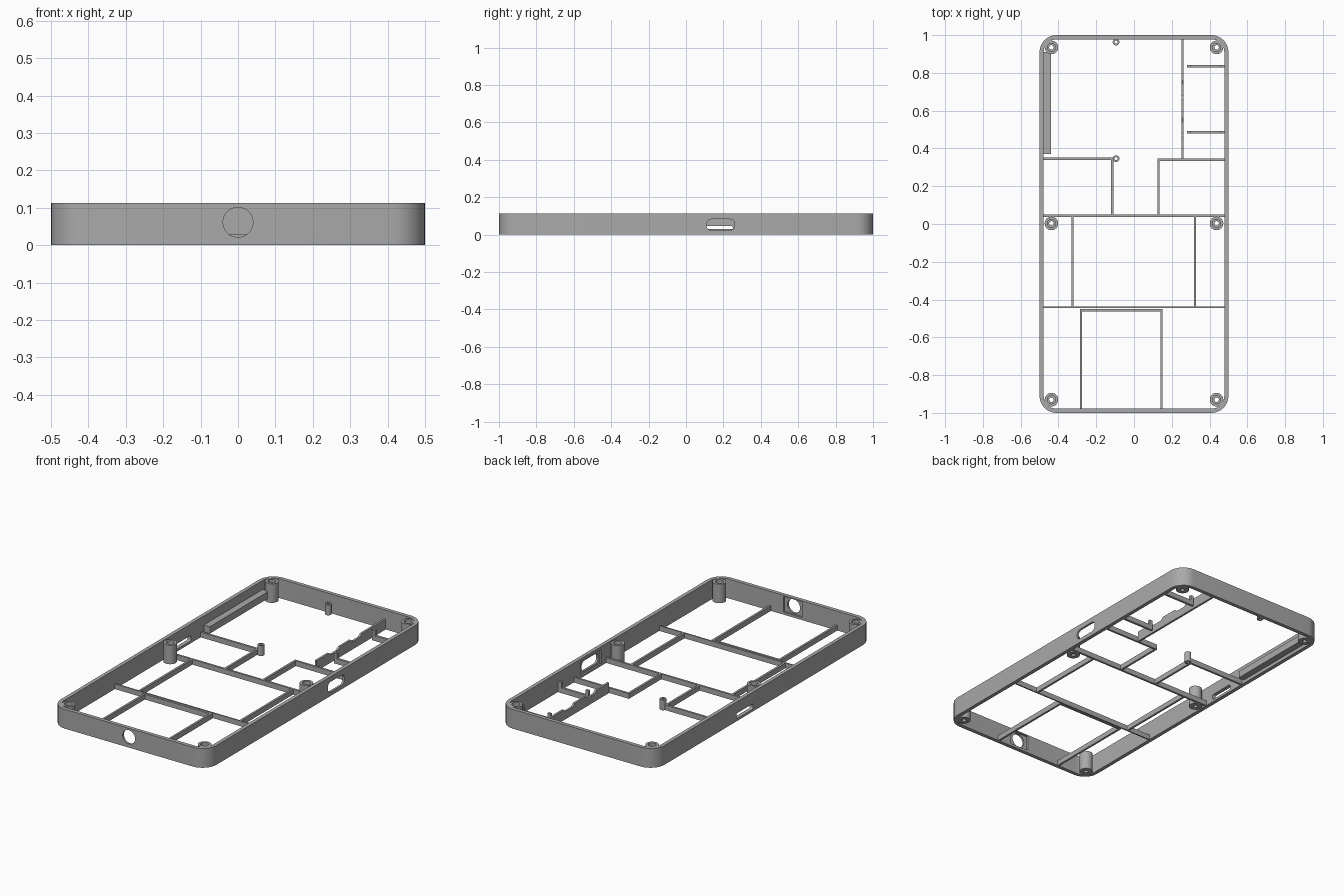
import bpy, bmesh
from math import pi, cos, sin

if "Cube" in bpy.data.objects:
    bpy.data.objects.remove(bpy.data.objects["Cube"])

grey = bpy.data.materials.new("mid_grey")
grey.use_nodes = True
COLOUR = (0.4, 0.4, 0.4, 1)
grey.diffuse_color = COLOUR
grey.node_tree.nodes["Principled BSDF"].inputs["Base Color"].default_value = COLOUR

HEIGHT, WALL, RIB = 0.112, 0.022, 0.03
IN_X, IN_Y = 0.48, 0.98


def finish(name, bm):
    bmesh.ops.recalc_face_normals(bm, faces=bm.faces)
    mesh = bpy.data.meshes.new(name)
    bm.to_mesh(mesh)
    bm.free()
    mesh.materials.append(grey)
    ob = bpy.data.objects.new(name, mesh)
    bpy.context.collection.objects.link(ob)
    return ob


def smooth(ob):
    bpy.ops.object.select_all(action='DESELECT')
    ob.select_set(True)
    bpy.context.view_layer.objects.active = ob
    bpy.ops.object.shade_smooth_by_angle()


def rounded_rect(u0, u1, v0, v1, r, steps=8):
    pts = []
    corners = [(u1 - r, v1 - r), (u0 + r, v1 - r), (u0 + r, v0 + r), (u1 - r, v0 + r)]
    for q, (cu, cv) in enumerate(corners):
        for i in range(steps + 1):
            a = (q + i / steps) * pi / 2
            pts.append((cu + r * cos(a), cv + r * sin(a)))
    return pts


def prism(name, pts, lo, hi, axis):
    """Extrude a 2D outline from lo to hi along the x, y or z axis."""
    place = {'x': lambda u, v, w: (w, u, v),
             'y': lambda u, v, w: (u, w, v),
             'z': lambda u, v, w: (u, v, w)}[axis]
    bm = bmesh.new()
    low = [bm.verts.new(place(u, v, lo)) for u, v in pts]
    top = [bm.verts.new(place(u, v, hi)) for u, v in pts]
    bm.faces.new(low)
    bm.faces.new(top)
    for i in range(len(pts)):
        j = (i + 1) % len(pts)
        bm.faces.new((low[i], low[j], top[j], top[i]))
    return finish(name, bm)


def box(name, x0, x1, y0, y1, z0=0.0, z1=RIB):
    return prism(name, [(x0, y0), (x1, y0), (x1, y1), (x0, y1)], z0, z1, 'z')


def cut(ob, cutter):
    mod = ob.modifiers.new("cut", 'BOOLEAN')
    mod.operation = 'DIFFERENCE'
    mod.solver = 'EXACT'
    mod.object = cutter
    bpy.context.view_layer.update()
    done = bpy.data.meshes.new_from_object(
        ob.evaluated_get(bpy.context.evaluated_depsgraph_get()))
    ob.modifiers.clear()
    ob.data = done
    bpy.data.objects.remove(cutter)


def lathe(name, x, y, profile, sides=24):
    """Revolve a closed (radius, z) profile about a vertical axis."""
    bm = bmesh.new()
    rings = [[bm.verts.new((x + r * cos(2 * pi * i / sides),
                            y + r * sin(2 * pi * i / sides), z))
              for i in range(sides)] for r, z in profile]
    for k, a in enumerate(rings):
        b = rings[(k + 1) % len(rings)]
        for i in range(sides):
            j = (i + 1) % sides
            bm.faces.new((a[i], a[j], b[j], b[i]))
    ob = finish(name, bm)
    smooth(ob)
    return ob


# Outer frame: a rounded wall, open above and below
bm = bmesh.new()
outer = rounded_rect(-0.5, 0.5, -1, 1, 0.09)
inner = rounded_rect(-0.5 + WALL, 0.5 - WALL, -1 + WALL, 1 - WALL, 0.09 - WALL)
loops = [[bm.verts.new((x, y, z)) for x, y in pts]
         for pts, z in ((outer, 0), (outer, HEIGHT), (inner, HEIGHT), (inner, 0))]
for k in range(4):
    a, b = loops[k], loops[(k + 1) % 4]
    for i in range(len(a)):
        j = (i + 1) % len(a)
        bm.faces.new((a[i], a[j], b[j], b[i]))
frame = finish("outer_frame", bm)

# Openings in the frame and the shallow pockets behind them
cut(frame, prism("jack_pocket", [(-0.06, 0.015), (0.06, 0.015), (0.06, 0.105), (-0.06, 0.105)],
                 -0.988, -0.95, 'y'))
cut(frame, prism("jack_hole", rounded_rect(-0.04, 0.04, 0.021, 0.101, 0.0399), -1.1, -0.9, 'y'))
cut(frame, prism("port_pocket", [(0.09, 0.01), (0.28, 0.01), (0.28, 0.095), (0.09, 0.095)],
                 0.45, 0.488, 'x'))
cut(frame, prism("port_slot", rounded_rect(0.11, 0.26, 0.023, 0.082, 0.025), 0.4, 0.6, 'x'))
cut(frame, prism("card_slot", rounded_rect(0.1, 0.25, 0.014, 0.045, 0.008), -0.6, -0.4, 'x'))
smooth(frame)

# Screw posts with counterbored holes, in mirrored pairs
POST = [(0.012, 0), (0.036, 0), (0.036, 0.11), (0.022, 0.11), (0.022, 0.09), (0.012, 0.09)]
for side, x in (("right", -0.437), ("left", 0.437)):
    for place, y in (("front", -0.93), ("middle", 0.003), ("back", 0.935)):
        lathe(f"screw_post_{place}_{side}", x, y, POST)

# Small locating pegs
PEG = [(0.008, 0), (0.018, 0), (0.018, 0.06), (0.008, 0.06)]
for place, y in (("inner", 0.346), ("back", 0.963)):
    lathe(f"locating_peg_{place}", -0.095, y, PEG, 16)

# Low ribs: along x (y, from, to) and along y (x, from, to)
T = 0.006
for i, (y, x0, x1) in enumerate([(0.346, -IN_X, -0.105), (0.34, 0.124, IN_X),
                                 (0.043, -IN_X, IN_X), (-0.456, -0.286, 0.152)]):
    box(f"cross_rib_{i + 1}", x0, x1, y - T, y + T)
box("cross_rib_thin", -IN_X, IN_X, -0.446, -0.438)
for i, (x, y0, y1) in enumerate([(-0.115, 0.049, 0.34), (0.13, 0.049, 0.334),
                                 (-0.325, -0.438, 0.037), (0.323, -0.438, 0.037),
                                 (-0.28, -IN_Y, -0.462), (0.146, -IN_Y, -0.462)]):
    box(f"long_rib_{i + 1}", x - T, x + T, y0, y1)

# Tall divider with two shallow notches in its top edge
prism("notched_divider", [(0.346, 0), (IN_Y, 0), (IN_Y, 0.06), (0.76, 0.06), (0.74, 0.045),
                          (0.68, 0.045), (0.66, 0.06), (0.56, 0.06), (0.54, 0.045),
                          (0.48, 0.045), (0.46, 0.06), (0.346, 0.06)], 0.251, 0.263, 'x')

# Cradle ribs with raised ends
for place, y in (("front", 0.485), ("back", 0.835)):
    prism(f"cradle_rib_{place}", [(0.28, 0), (IN_X, 0), (IN_X, 0.06), (0.455, 0.06),
                                  (0.455, RIB), (0.3, RIB), (0.3, 0.06), (0.28, 0.06)],
          y - 0.007, y + 0.007, 'y')

# Support rail along the right wall
box("side_rail", -IN_X, -0.44, 0.37, 0.91, 0.02, 0.06)
